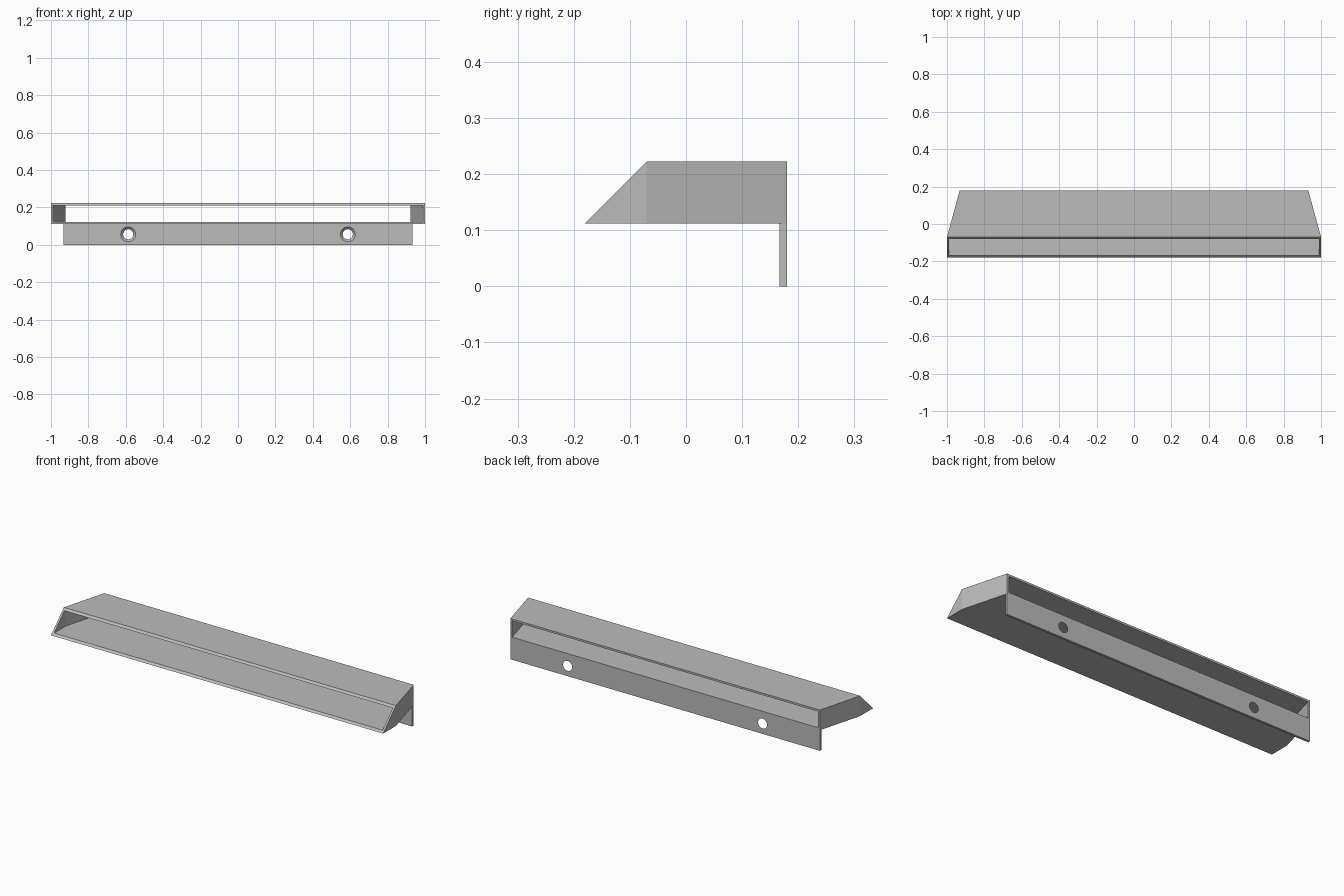
import bpy
import bmesh
from math import radians

cube = bpy.data.objects.get("Cube")
if cube:
    bpy.data.objects.remove(cube)

grey = bpy.data.materials.new("plain grey")
grey.use_nodes = True
colour = (0.5, 0.5, 0.5, 1)
grey.diffuse_color = colour
grey.node_tree.nodes["Principled BSDF"].inputs["Base Color"].default_value = colour

FRONT, KNEE, BACK = -0.18, -0.07, 0.18
LOW, HIGH = 0.112, 0.222
WIDE, NARROW = 1.0, 0.932
WALL = 0.011
PLATE_FRONT = 0.167


def section(bm, half_width, y_low, y_high, inset):
    """Rectangular ring across the duct, with its top edge set back."""
    x, lo, hi = half_width - inset, LOW + inset, HIGH - inset
    slope = (y_high - y_low) / (HIGH - LOW)
    ya, yb = y_low + slope * inset, y_high - slope * inset
    return [bm.verts.new(p) for p in
            ((-x, ya, lo), (x, ya, lo), (x, yb, hi), (-x, yb, hi))]


def bridge(bm, a, b):
    for i in range(4):
        j = (i + 1) % 4
        bm.faces.new((a[i], a[j], b[j], b[i]))


# Hollow duct: slanted mouth, straight front, tapered rear
bm = bmesh.new()
shells = []
for inset in (0, WALL):
    rings = [section(bm, WIDE, FRONT, KNEE, inset),
             section(bm, WIDE, KNEE, KNEE, inset),
             section(bm, NARROW, BACK, BACK, inset)]
    for a, b in zip(rings, rings[1:]):
        bridge(bm, a, b)
    shells.append(rings)
outer, inner = shells
bridge(bm, outer[0], inner[0])
bridge(bm, outer[-1], inner[-1])
bmesh.ops.remove_doubles(bm, verts=bm.verts, dist=0.0005)
bmesh.ops.recalc_face_normals(bm, faces=bm.faces)
mesh = bpy.data.meshes.new("duct_shell")
bm.to_mesh(mesh)
bm.free()
duct = bpy.data.objects.new("duct_shell", mesh)
bpy.context.collection.objects.link(duct)
mesh.materials.append(grey)

# Mounting plate hanging from the rear edge
bpy.ops.mesh.primitive_cube_add(size=1, location=(0, (PLATE_FRONT + BACK) / 2, LOW / 2))
plate = bpy.context.object
plate.name = "mounting_plate"
plate.scale = (2 * NARROW, BACK - PLATE_FRONT, LOW)
bpy.ops.object.transform_apply(location=True, rotation=True, scale=True)
plate.data.materials.append(grey)

# Countersunk screw holes
for side in (-1, 1):
    bpy.ops.mesh.primitive_cone_add(
        vertices=48, radius1=0.042, radius2=0.025, depth=0.017,
        location=(side * 0.587, (PLATE_FRONT + BACK) / 2, LOW / 2),
        rotation=(radians(-90), 0, 0))
    cutter = bpy.context.object
    cutter.name = "screw_hole_cutter"
    cutter.hide_render = True
    cutter.data.materials.append(grey)
    hole = plate.modifiers.new("screw_hole", "BOOLEAN")
    hole.operation = "DIFFERENCE"
    hole.solver = "EXACT"
    hole.object = cutter
    bpy.context.view_layer.objects.active = plate
    bpy.ops.object.modifier_apply(modifier=hole.name)
    bpy.data.objects.remove(cutter)

bpy.ops.object.select_all(action="DESELECT")
plate.select_set(True)
bpy.ops.object.shade_smooth_by_angle(angle=radians(30))
